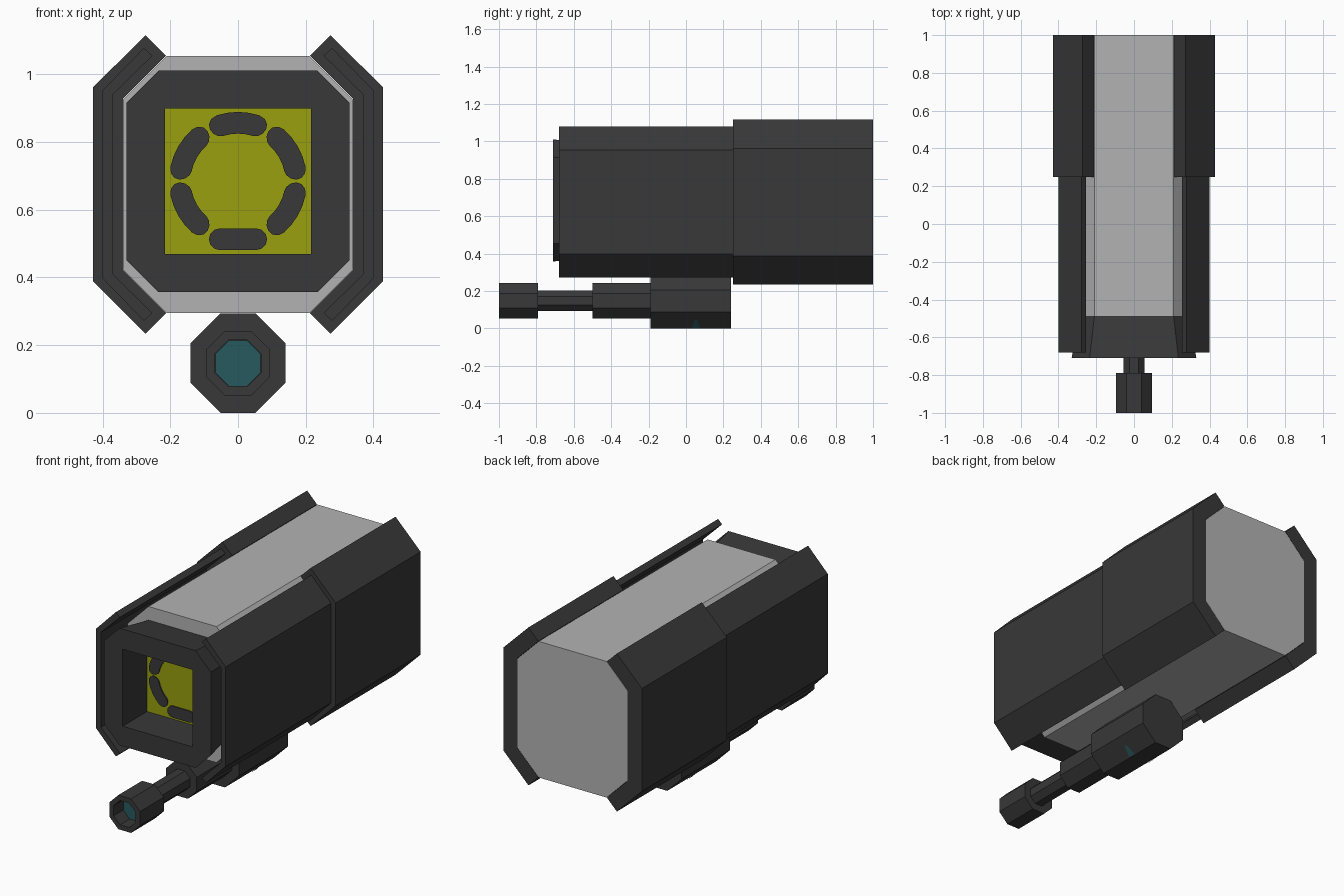
import bpy, bmesh
from math import sin, cos, pi, radians
from mathutils import Vector

if "Cube" in bpy.data.objects:
    bpy.data.objects.remove(bpy.data.objects["Cube"])


def material(name, rgb):
    m = bpy.data.materials.new(name)
    m.use_nodes = True
    m.diffuse_color = (*rgb, 1)
    m.node_tree.nodes["Principled BSDF"].inputs["Base Color"].default_value = (*rgb, 1)
    return m


DARK = material("dark grey", (0.04, 0.04, 0.04))
GREY = material("light grey", (0.45, 0.45, 0.45))
YELLOW = material("olive yellow", (0.32, 0.35, 0.005))
TEAL = material("deep teal", (0.02, 0.1, 0.115))


def finish(name, bm, mat, mirror=False):
    bmesh.ops.remove_doubles(bm, verts=bm.verts, dist=0.0001)
    bmesh.ops.recalc_face_normals(bm, faces=bm.faces)
    mesh = bpy.data.meshes.new(name)
    bm.to_mesh(mesh)
    bm.free()
    mesh.materials.append(mat)
    obj = bpy.data.objects.new(name, mesh)
    bpy.context.collection.objects.link(obj)
    if mirror:
        obj.modifiers.new("Mirror", 'MIRROR').use_axis[0] = True
    return obj


def chamfered(hx, hz, c, zc):
    """Rectangle outline with cut corners, always eight points."""
    quarter = [(hx, hz - c), (hx - c, hz)]
    right = quarter + [(-x, z) for x, z in reversed(quarter)]
    return [(x, zc + z) for x, z in right + [(-x, -z) for x, z in right]]


def loft(name, rings, zc, mat, closed=False):
    """Skin chamfered rings (half width, half height, cut, y)."""
    bm = bmesh.new()
    loops = [[bm.verts.new((x, y, z)) for x, z in chamfered(hx, hz, c, zc)]
             for hx, hz, c, y in rings]
    pairs = list(zip(loops, loops[1:]))
    if closed:
        pairs.append((loops[-1], loops[0]))
    else:
        bm.faces.new(loops[0])
        bm.faces.new(loops[-1])
    for a, b in pairs:
        for i in range(8):
            j = (i + 1) % 8
            bm.faces.new((a[i], a[j], b[j], b[i]))
    return finish(name, bm, mat)


def extrude(name, profile, y0, y1, mat, mirror=False):
    """Extrude an x-z outline along y."""
    bm = bmesh.new()
    face = bm.faces.new([bm.verts.new((x, y0, z)) for x, z in profile])
    out = bmesh.ops.extrude_face_region(bm, geom=[face])
    moved = [v for v in out["geom"] if isinstance(v, bmesh.types.BMVert)]
    bmesh.ops.translate(bm, verts=moved, vec=(0, y1 - y0, 0))
    return finish(name, bm, mat, mirror)


# Main body and flared front hood with a square opening
MID = 0.675
loft("body", [(0.34, 0.38, 0.13, -0.49), (0.34, 0.38, 0.13, 1)], MID, GREY)
loft("front_hood", [(0.295, 0.295, 0.085, -0.49), (0.33, 0.327, 0.095, -0.71),
                    (0.215, 0.215, 0, -0.71), (0.215, 0.215, 0, -0.49)],
     0.684, DARK, closed=True)


# Bent armour panels on both sides
def panel(name, outer, inner, y0, y1):
    upper = [outer[0], outer[1]]
    lower = [(x, -z) for x, z in reversed(upper)]
    back = [(x, -z) for x, z in inner] + list(reversed(inner))
    pts = upper + lower + back
    extrude(name, [(x, MID + z) for x, z in pts], y0, y1, DARK, mirror=True)


panel("rear_side_panels", [(0.273, 0.441), (0.428, 0.287)],
      [(0.212, 0.38), (0.34, 0.252)], 0.25, 1)
panel("front_side_panels", [(0.278, 0.403), (0.4, 0.278)],
      [(0.253, 0.38), (0.37, 0.265)], -0.68, 0.25)

# Sensor screen with a ring of six dark marks
SCREEN_Z = 0.685
extrude("sensor_screen", chamfered(0.215, 0.215, 0, SCREEN_Z)[1::2],
        -0.496, -0.49, YELLOW)


def mark(angle, straight=False):
    """Rounded bar, bent around the screen centre."""
    half, wide, radius = 0.054, 0.032, 0.172
    pts = []
    for side in (1, -1):
        if not straight:
            pts += [(side * half * (1 - k / 2), side * wide) for k in range(4, 0, -1)]
        pts += [(side * (half + wide * sin(a * pi / 6)), side * wide * cos(a * pi / 6))
                for a in range(7)]
    outline = []
    for s, t in pts:
        bend = 0 if straight else s / radius
        x, r = (s, radius + t) if straight else ((radius + t) * sin(bend),
                                                 (radius + t) * cos(bend))
        ca, sa = cos(angle), sin(angle)
        outline.append((x * ca + r * sa, SCREEN_Z + r * ca - x * sa))
    return outline


for i in range(6):
    extrude(f"screen_mark_{i + 1}", mark(radians(60 * i), i == 3),
            -0.502, -0.495, DARK)


# Stepped octagonal barrel under the body, with a hollow muzzle
def octagon(r, y):
    return (r, r, r * 0.586, y)


BARREL_Z = 0.147
HOUSING = (0.14, 0.147, 0.088)
loft("barrel", [octagon(0.068, -0.91), octagon(0.068, -1), octagon(0.095, -1),
                octagon(0.095, -0.79), octagon(0.055, -0.79), octagon(0.055, -0.5),
                octagon(0.095, -0.5), octagon(0.095, -0.19),
                (*HOUSING, -0.19), (*HOUSING, 0.24)], BARREL_Z, DARK)
loft("muzzle_lens", [octagon(0.067, -0.916), octagon(0.067, -0.911)], BARREL_Z, TEAL)

# Small teal lights on the lower slopes of the barrel housing
bm = bmesh.new()
low, high = Vector((0.055, 0, 0.003)), Vector((0.1, 0, 0.048))
lift = Vector((0.003, 0, -0.003))
corners = [low + Vector((0, 0.03, 0)), low + Vector((0, 0.075, 0)),
           high + Vector((0, 0.06, 0)), high + Vector((0, 0.045, 0))]
bm.faces.new([bm.verts.new(p + lift) for p in corners])
finish("housing_lights", bm, TEAL, mirror=True)
